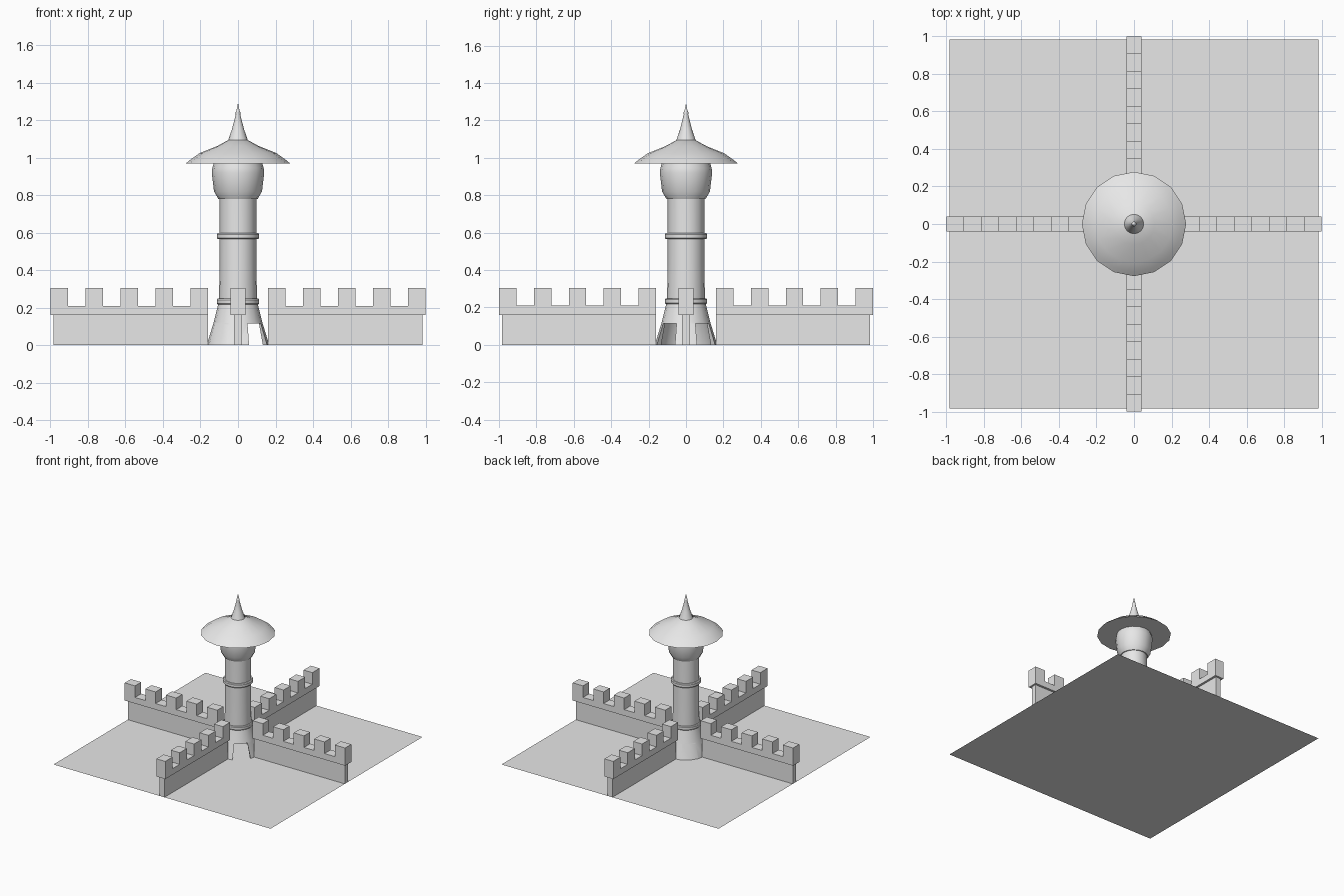
import bpy, bmesh, math
from mathutils import Matrix

cube = bpy.data.objects.get("Cube")
if cube:
    bpy.data.objects.remove(cube)

SIDES = 16
stone = bpy.data.materials.new("grey_stone")
stone.use_nodes = True
stone.diffuse_color = (0.8, 0.8, 0.8, 1)
stone.node_tree.nodes["Principled BSDF"].inputs["Base Color"].default_value = (0.8, 0.8, 0.8, 1)


def make_object(name, bm, smooth=False):
    bmesh.ops.recalc_face_normals(bm, faces=bm.faces)
    mesh = bpy.data.meshes.new(name)
    bm.to_mesh(mesh)
    bm.free()
    mesh.materials.append(stone)
    obj = bpy.data.objects.new(name, mesh)
    bpy.context.collection.objects.link(obj)
    if smooth:
        bpy.ops.object.select_all(action='DESELECT')
        obj.select_set(True)
        bpy.context.view_layer.objects.active = obj
        bpy.ops.object.shade_smooth_by_angle(angle=math.radians(30))
    return obj


def lathe(name, profile, smooth=True):
    """Spin (radius, height) points round z; the profile starts and ends on the axis."""
    bm = bmesh.new()
    verts = [bm.verts.new((r, 0, z)) for r, z in profile]
    edges = [bm.edges.new(pair) for pair in zip(verts, verts[1:])]
    bmesh.ops.spin(bm, geom=verts + edges, cent=(0, 0, 0), axis=(0, 0, 1),
                   angle=math.tau, steps=SIDES, use_merge=True)
    bmesh.ops.remove_doubles(bm, verts=bm.verts, dist=0.0005)
    return make_object(name, bm, smooth)


def extrude_outline(name, outline, half, turn):
    """Extrude an (x, z) outline across y, then turn it round z."""
    bm = bmesh.new()
    face = bm.faces.new([bm.verts.new((x, -half, z)) for x, z in outline])
    new = bmesh.ops.extrude_face_region(bm, geom=[face])["geom"]
    bmesh.ops.translate(bm, vec=(0, 2 * half, 0),
                        verts=[v for v in new if isinstance(v, bmesh.types.BMVert)])
    bm.transform(Matrix.Rotation(turn, 4, 'Z'))
    return make_object(name, bm)


# Ground sheet
bm = bmesh.new()
bmesh.ops.create_grid(bm, x_segments=1, y_segments=1, size=0.985)
make_object("ground", bm)

# Four walls with crenellated tops
START, END, LEDGE, LOW, HIGH = 0.16, 1.0, 0.16, 0.21, 0.305
STEP = (END - START) / 9
battlement = [(END, LEDGE), (START, LEDGE)]
for i in range(9):
    z = LOW if i % 2 else HIGH
    battlement += [(START + i * STEP, z), (START + (i + 1) * STEP, z)]
wall = [(0.985, 0), (START, 0), (START, LEDGE), (0.985, LEDGE)]
for i, side in enumerate(("left", "back", "right", "front")):
    extrude_outline(side + "_wall", wall, 0.022, i * math.pi / 2)
    extrude_outline(side + "_battlement", battlement, 0.04, i * math.pi / 2)

# Flared hollow base with four diagonal doorways
base = lathe("tower_base", [(0, 0.2), (0.085, 0.2), (0.12, 0.115), (0.14, 0),
                            (0.167, 0), (0.13, 0.12), (0.105, 0.22), (0, 0.22)])
for i in range(4):
    bm = bmesh.new()
    doorway = [(-0.068, -0.05), (0.068, -0.05), (0.068, 0), (0.05, 0.115), (-0.05, 0.115), (-0.068, 0)]
    face = bm.faces.new([bm.verts.new((0.05, y, z)) for y, z in doorway])
    new = bmesh.ops.extrude_face_region(bm, geom=[face])["geom"]
    bmesh.ops.translate(bm, vec=(0.2, 0, 0),
                        verts=[v for v in new if isinstance(v, bmesh.types.BMVert)])
    bm.transform(Matrix.Rotation(math.pi / 4 + i * math.pi / 2, 4, 'Z'))
    cutter = make_object("doorway_cutter", bm)
    cutter.hide_render = True
    cutter.hide_viewport = True
    cut = base.modifiers.new("doorway", 'BOOLEAN')
    cut.operation = 'DIFFERENCE'
    cut.solver = 'EXACT'
    cut.object = cutter

# Shaft and its two collars
lathe("tower_shaft", [(0, 0.21), (0.102, 0.21), (0.098, 0.43), (0.098, 0.79), (0, 0.79)])
for name, low, high in (("lower_collar", 0.217, 0.248), ("middle_collar", 0.565, 0.597)):
    lathe(name, [(0, low), (0.108, low), (0.113, low + 0.006), (0.113, high - 0.006),
                 (0.108, high), (0, high)])

# Bulging lantern room under the roof
lathe("lantern_room", [(0, 0.78), (0.105, 0.78), (0.128, 0.82), (0.14, 0.92),
                       (0.137, 0.945), (0.128, 0.975), (0, 0.975)])

# Wide hat roof and spire
lathe("roof", [(0, 0.969), (0.278, 0.969), (0.255, 0.988), (0.205, 1.024),
               (0.11, 1.062), (0.05, 1.095), (0, 1.095)])
lathe("spire", [(0, 1.09), (0.052, 1.094), (0.032, 1.152), (0.012, 1.23),
                (0.013, 1.242), (0.008, 1.252), (0, 1.293)])
